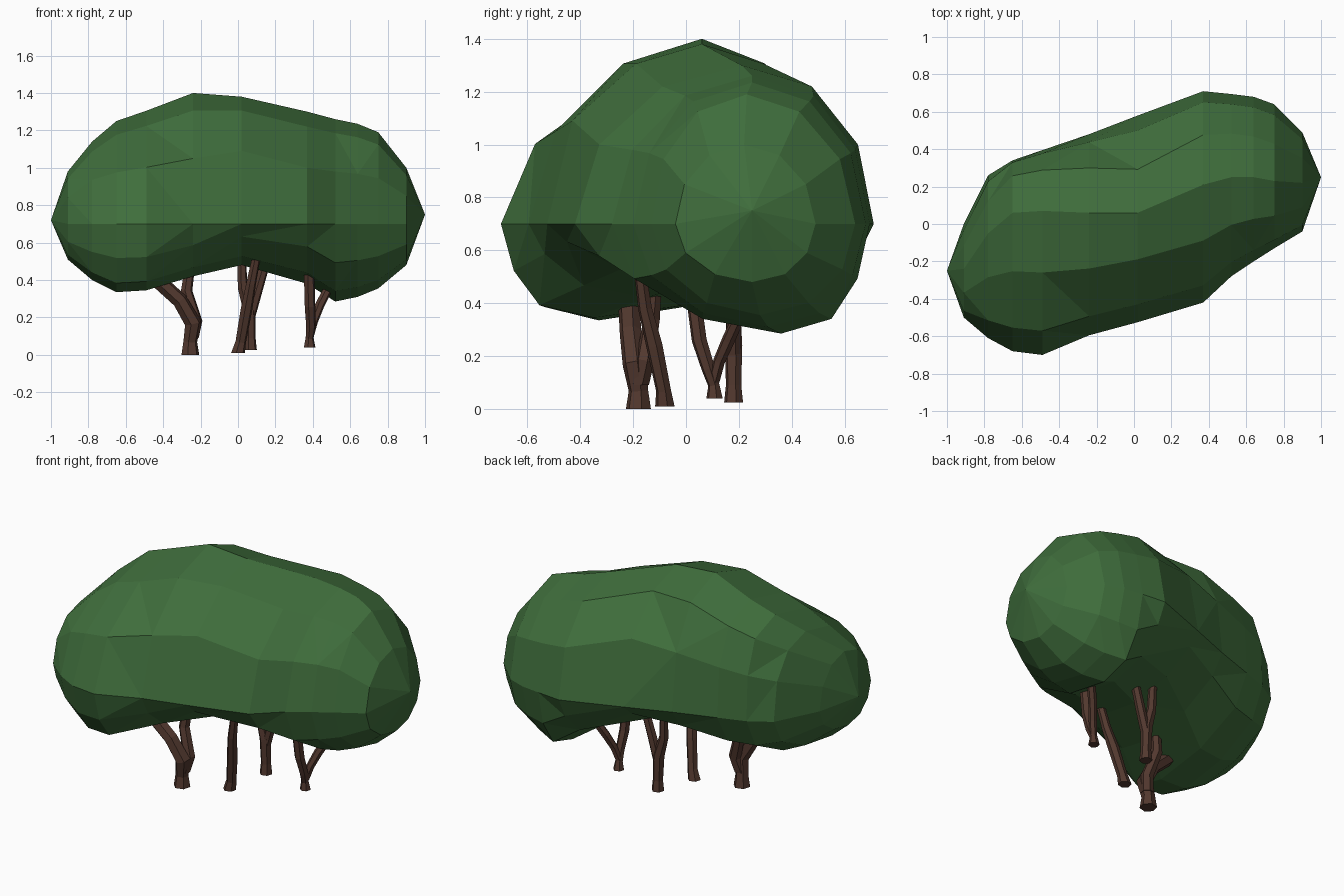
import bpy, bmesh, math
from mathutils import Vector


def material(name, color):
    m = bpy.data.materials.new(name)
    m.diffuse_color = (*color, 1)
    return m


LEAF = material("leaf_green", (0.05, 0.155, 0.045))
BARK = material("bark_brown", (0.085, 0.04, 0.028))


def finish(bm, name, mat):
    bmesh.ops.recalc_face_normals(bm, faces=bm.faces)
    me = bpy.data.meshes.new(name)
    bm.to_mesh(me)
    bm.free()
    me.materials.append(mat)
    ob = bpy.data.objects.new(name, me)
    bpy.context.collection.objects.link(ob)
    return ob


def bridge(bm, a, b):
    n = len(a)
    for i in range(n):
        bm.faces.new((a[i], a[(i + 1) % n], b[(i + 1) % n], b[i]))


# Canopy: skewed elliptical sections lofted along x, closed by a pole at each end
# x, y front, y back, y of crest, y of underside, z crest, z underside,
# crest fullness exponent, underside hollowness exponent
SECTIONS = [
    (-0.91, -0.50, 0.00, -0.24, -0.28, 0.98, 0.51, 1.0, 1.0),
    (-0.78, -0.61, 0.26, -0.05, -0.31, 1.14, 0.40, 0.9, 1.0),
    (-0.65, -0.68, 0.34, 0.06, -0.33, 1.25, 0.335, 1.0, 1.0),
    (-0.49, -0.70, 0.395, 0.07, -0.35, 1.305, 0.345, 1.0, 1.0),
    (-0.24, -0.595, 0.48, 0.06, -0.15, 1.40, 0.42, 1.0, 1.3),
    (0.02, -0.525, 0.58, 0.06, 0.03, 1.38, 0.48, 0.8, 1.7),
    (0.37, -0.42, 0.71, 0.21, 0.27, 1.30, 0.38, 1.0, 1.4),
    (0.52, -0.28, 0.695, 0.25, 0.36, 1.26, 0.285, 1.0, 1.0),
    (0.64, -0.20, 0.68, 0.25, 0.31, 1.235, 0.31, 1.0, 1.0),
    (0.75, -0.13, 0.64, 0.23, 0.28, 1.19, 0.355, 1.0, 1.0),
    (0.90, -0.04, 0.49, 0.22, 0.25, 1.00, 0.48, 1.0, 1.0),
]
SIDES, WAIST = 12, 0.70

bm = bmesh.new()
rings = []
for x, y0, y1, yt, yb, zt, zb, full, hollow in SECTIONS:
    mid, half = (y0 + y1) / 2, (y1 - y0) / 2
    ring = []
    for i in range(SIDES):
        a = 2 * math.pi * i / SIDES
        c, s = math.cos(a), math.sin(a)
        if s >= 0:
            y, z, t = mid + (yt - mid) * s * s, zt, s ** full
            c *= abs(c) ** (1 - full)
        else:
            y, z, t = mid + (yb - mid) * abs(s) ** 3, zb, abs(s) ** hollow
        ring.append(bm.verts.new((x, y + half * c, WAIST + (z - WAIST) * t)))
    rings.append(ring)
for a, b in zip(rings, rings[1:]):
    bridge(bm, a, b)
for ring, tip in ((rings[0], (-1, -0.25, 0.72)), (rings[-1], (1, 0.25, 0.75))):
    pole = bm.verts.new(tip)
    for i in range(SIDES):
        bm.faces.new((ring[i], ring[(i + 1) % SIDES], pole))
bmesh.ops.triangulate(bm, faces=bm.faces[:], quad_method='SHORT_EDGE')
bmesh.ops.join_triangles(bm, faces=bm.faces[:], angle_face_threshold=0.12,
                         angle_shape_threshold=1.0)
finish(bm, "canopy", LEAF)


# Trunks: six-sided tapering limbs along short paths of (x, y, z, radius)
def limb(bm, path, sides=6):
    pts = [Vector(p[:3]) for p in path]
    loops = []
    for i, (p, spec) in enumerate(zip(pts, path)):
        d = pts[min(i + 1, len(pts) - 1)] - pts[max(i - 1, 0)]
        if i == 0:
            d = Vector((0, 0, 1))
        q = Vector((0, 0, 1)).rotation_difference(d.normalized())
        loops.append([bm.verts.new(p + q @ Vector((
            spec[3] * math.cos(math.tau * k / sides + 0.26),
            spec[3] * math.sin(math.tau * k / sides + 0.26), 0)))
            for k in range(sides)])
    for a, b in zip(loops, loops[1:]):
        bridge(bm, a, b)
    bm.faces.new(loops[0])
    bm.faces.new(loops[-1])


TRUNKS = {
    "left_trunk": [
        [(-0.255, -0.18, 0, 0.049), (-0.255, -0.18, 0.07, 0.038),
         (-0.24, -0.195, 0.17, 0.046), (-0.31, -0.21, 0.29, 0.042),
         (-0.42, -0.215, 0.39, 0.042)],
        [(-0.245, -0.175, 0.09, 0.036), (-0.225, -0.155, 0.18, 0.036),
         (-0.275, -0.13, 0.34, 0.032), (-0.26, -0.12, 0.45, 0.028)]],
    "front_trunk": [
        [(0, -0.08, 0.01, 0.038), (0.015, -0.085, 0.07, 0.029),
         (0.045, -0.12, 0.24, 0.032), (0.07, -0.155, 0.38, 0.027),
         (0.10, -0.175, 0.53, 0.023)]],
    "back_trunk": [
        [(0.065, 0.18, 0.025, 0.037), (0.065, 0.18, 0.09, 0.030),
         (0.06, 0.18, 0.24, 0.034), (0.025, 0.18, 0.36, 0.027),
         (0.02, 0.185, 0.51, 0.024)],
        [(0.065, 0.18, 0.20, 0.028), (0.10, 0.18, 0.33, 0.028),
         (0.15, 0.185, 0.50, 0.025)]],
    "right_trunk": [
        [(0.383, 0.108, 0.04, 0.032), (0.383, 0.105, 0.09, 0.022),
         (0.39, 0.085, 0.15, 0.026), (0.385, 0.05, 0.26, 0.029),
         (0.38, 0.025, 0.45, 0.029)],
        [(0.385, 0.105, 0.10, 0.022), (0.405, 0.125, 0.18, 0.023),
         (0.435, 0.16, 0.26, 0.025), (0.49, 0.21, 0.37, 0.024)]],
}
for name, limbs in TRUNKS.items():
    bm = bmesh.new()
    for path in limbs:
        limb(bm, path)
    finish(bm, name, BARK)
